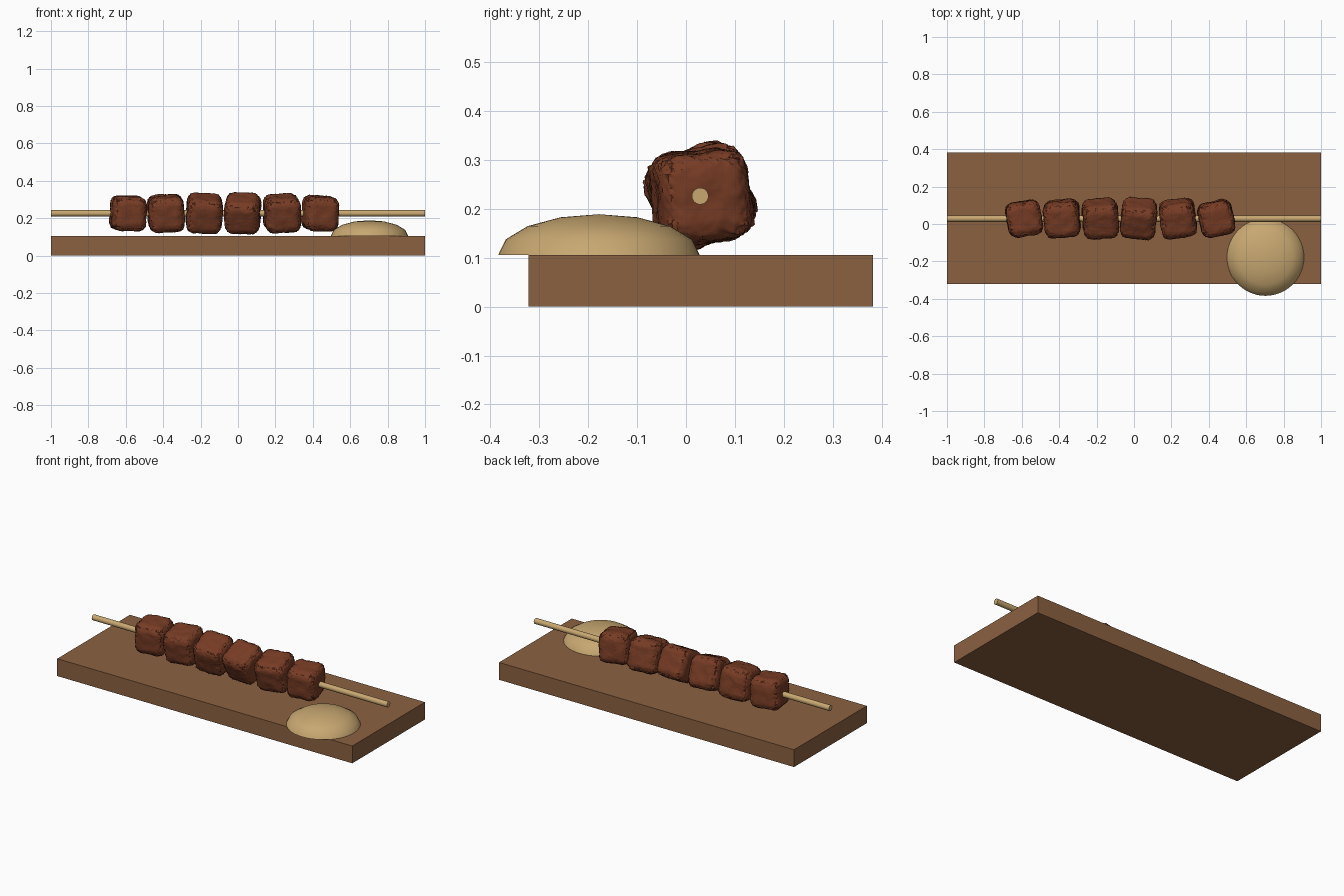
import bpy, bmesh, math
from mathutils import Vector, Euler, noise

default = bpy.data.objects.get("Cube")
if default:
    bpy.data.objects.remove(default, do_unlink=True)


def material(name, rgb):
    m = bpy.data.materials.new(name)
    m.use_nodes = True
    m.diffuse_color = (*rgb, 1)
    bsdf = m.node_tree.nodes["Principled BSDF"]
    bsdf.inputs["Base Color"].default_value = (*rgb, 1)
    bsdf.inputs["Roughness"].default_value = 0.8
    return m


WOOD = material("board brown", (0.26, 0.12, 0.053))
TAN = material("pale tan", (0.58, 0.39, 0.165))
MEAT = material("grilled brown", (0.185, 0.045, 0.018))


def finish(name, bm, mat, location, rotation=(0, 0, 0), smooth=None):
    mesh = bpy.data.meshes.new(name)
    bm.to_mesh(mesh)
    bm.free()
    mesh.materials.append(mat)
    obj = bpy.data.objects.new(name, mesh)
    bpy.context.collection.objects.link(obj)
    obj.location = location
    obj.rotation_euler = rotation
    if smooth:
        bpy.ops.object.select_all(action="DESELECT")
        obj.select_set(True)
        bpy.context.view_layer.objects.active = obj
        bpy.ops.object.shade_smooth_by_angle(angle=math.radians(smooth))
    return obj


# Serving board
bm = bmesh.new()
bmesh.ops.create_cube(bm, size=1)
bmesh.ops.scale(bm, vec=(2, 0.704, 0.106), verts=bm.verts)
finish("board", bm, WOOD, (0, 0.03, 0.053))

# Skewer stick
bm = bmesh.new()
bmesh.ops.create_cone(bm, cap_ends=True, segments=24, radius1=0.017, radius2=0.017, depth=2)
finish("skewer", bm, TAN, (0, 0.029, 0.226), (0, math.pi / 2, 0), smooth=40)

# Sauce mound: upper half of a coarse-ringed flattened sphere
bm = bmesh.new()
bmesh.ops.create_uvsphere(bm, u_segments=48, v_segments=8, radius=1)
bmesh.ops.bisect_plane(bm, geom=bm.verts[:] + bm.edges[:] + bm.faces[:],
                       plane_co=(0, 0, 0), plane_no=(0, 0, 1), clear_inner=True)
bmesh.ops.holes_fill(bm, edges=[e for e in bm.edges if e.is_boundary], sides=0)
bmesh.ops.scale(bm, vec=(0.206, 0.206, 0.083), verts=bm.verts)
finish("mound", bm, TAN, (0.703, -0.178, 0.106), smooth=50)


def meat_chunk(name, x, half, turn, seed):
    """Rounded cube with a ragged, crusty surface on its corners."""
    radius = half * 0.5
    core = half - radius
    bm = bmesh.new()
    bmesh.ops.create_cube(bm, size=2 * half)
    bmesh.ops.subdivide_edges(bm, edges=bm.edges[:], cuts=27, use_grid_fill=True)
    shift = Vector((seed * 7.3, seed * 3.1, seed))
    for v in bm.verts:
        inner = Vector([max(-core, min(core, c)) for c in v.co])
        out = (v.co - inner).normalized()
        # the crust is roughest on the rounded edges
        edge = 1 - max(abs(c) for c in out)
        p = inner + out * radius
        crust = 0.004 * noise.noise(p * 22 + shift)
        crust += (0.002 + 0.018 * edge) * noise.noise(p * 120 + shift)
        v.co = p + out * crust
    finish(name, bm, MEAT, (x, 0.029, 0.226),
           Euler([math.radians(a) for a in turn]), smooth=40)


# Row of meat chunks: x, half size, turn in degrees
chunks = [(-0.588, 0.092, (4, 2, 9)),
          (-0.385, 0.095, (10, -3, 5)),
          (-0.180, 0.095, (20, 3, 4)),
          (0.025, 0.094, (28, 2, -5)),
          (0.235, 0.095, (14, -2, 8)),
          (0.440, 0.091, (6, 2, 12))]
for i, (x, half, turn) in enumerate(chunks, 1):
    meat_chunk(f"meat_chunk_{i}", x, half, turn, i)
